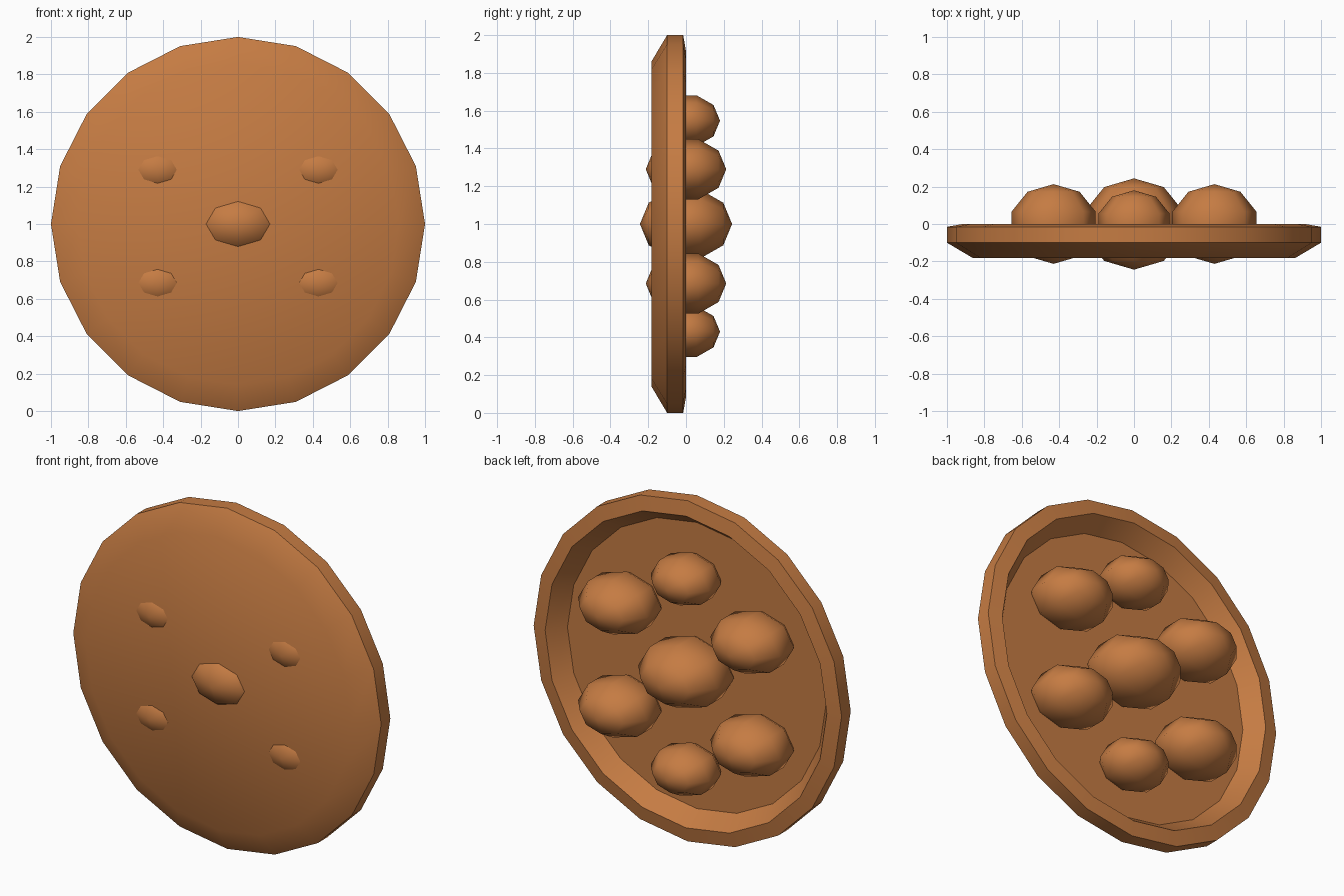
import bpy
import bmesh
import math
from mathutils import Matrix

SIDES = 20
CENTRE_Z = 1.0

if "Cube" in bpy.data.objects:
    bpy.data.objects.remove(bpy.data.objects["Cube"], do_unlink=True)

# Single warm brown material
colour = (0.56, 0.20, 0.056, 1.0)
brown = bpy.data.materials.new("warm brown")
brown.use_nodes = True
brown.diffuse_color = colour
bsdf = next(n for n in brown.node_tree.nodes if n.type == 'BSDF_PRINCIPLED')
bsdf.inputs["Base Color"].default_value = colour


def finish(bm, name, location):
    """Turn a bmesh into a shaded object."""
    bmesh.ops.recalc_face_normals(bm, faces=bm.faces)
    mesh = bpy.data.meshes.new(name)
    bm.to_mesh(mesh)
    bm.free()
    mesh.materials.append(brown)
    obj = bpy.data.objects.new(name, mesh)
    obj.location = location
    bpy.context.collection.objects.link(obj)
    bpy.ops.object.select_all(action='DESELECT')
    obj.select_set(True)
    bpy.context.view_layer.objects.active = obj
    bpy.ops.object.shade_smooth_by_angle(angle=math.radians(50))
    return obj


def make_dish():
    """Shallow dish: a (radius, depth) profile turned about the y axis."""
    profile = [(0.86, -0.183), (1.0, -0.1), (1.0, -0.015),
               (0.915, 0.0), (0.84, -0.1)]
    bm = bmesh.new()
    rings = []
    for radius, y in profile:
        angles = [math.tau * i / SIDES for i in range(SIDES)]
        rings.append([bm.verts.new((radius * math.cos(a), y, radius * math.sin(a)))
                      for a in angles])
    for a, b in zip(rings, rings[1:]):
        for i in range(SIDES):
            j = (i + 1) % SIDES
            bm.faces.new((a[i], a[j], b[j], b[i]))
    bm.faces.new(rings[0])    # front
    bm.faces.new(rings[-1])   # inner floor
    finish(bm, "dish", (0, 0, CENTRE_Z))


def make_lump(name, x, z, size):
    """Flattened low-poly ball with its poles facing front and back."""
    bm = bmesh.new()
    bmesh.ops.create_uvsphere(bm, u_segments=8, v_segments=5, radius=size)
    bm.transform(Matrix.Diagonal((1.11, 1.0, 0.785, 1.0))
                 @ Matrix.Rotation(math.pi / 2, 4, 'X'))
    finish(bm, name, (x, 0, z))


make_dish()

# Balls set through the dish floor
make_lump("centre_ball", 0, CENTRE_Z, 0.244)
make_lump("top_ball", 0, 1.547, 0.18)
make_lump("bottom_ball", 0, 0.43, 0.18)
for side, sign in (("left", 1), ("right", -1)):
    make_lump("upper_" + side + "_ball", sign * 0.43, 1.29, 0.213)
    make_lump("lower_" + side + "_ball", sign * 0.43, 0.685, 0.213)
